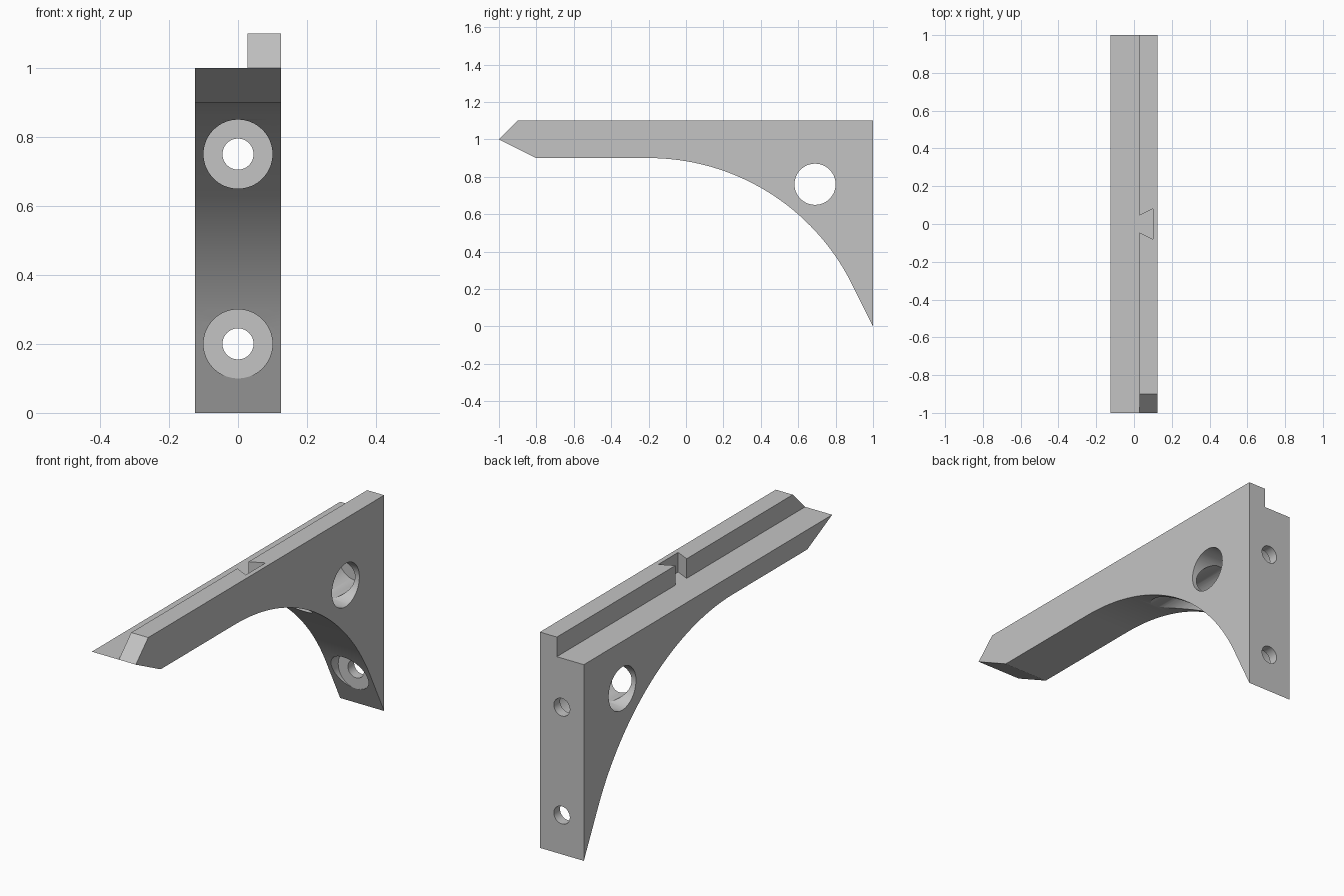
import bpy
import bmesh
from math import sin, cos, atan, pi
from mathutils import Matrix, Vector

if "Cube" in bpy.data.objects:
    bpy.data.objects.remove(bpy.data.objects["Cube"], do_unlink=True)

HALF_WIDTH = 0.124
RIDGE_X = 0.028      # inner side of the raised ridge
SHELF_Z = 1.0
FLOOR_Y = 0.95       # bottom of the screw counterbores

grey = bpy.data.materials.new("plain grey")
grey.use_nodes = True
colour = (0.55, 0.55, 0.55, 1)
grey.diffuse_color = colour
grey.node_tree.nodes["Principled BSDF"].inputs["Base Color"].default_value = colour


def make_object(name, bm):
    bmesh.ops.recalc_face_normals(bm, faces=bm.faces)
    mesh = bpy.data.meshes.new(name)
    bm.to_mesh(mesh)
    bm.free()
    mesh.materials.append(grey)
    obj = bpy.data.objects.new(name, mesh)
    bpy.context.collection.objects.link(obj)
    return obj


def prism(name, outline, direction):
    """Closed outline of 3D points pushed along a direction."""
    bm = bmesh.new()
    face = bm.faces.new([bm.verts.new(p) for p in outline])
    new = bmesh.ops.extrude_face_region(bm, geom=[face])["geom"]
    verts = [g for g in new if isinstance(g, bmesh.types.BMVert)]
    bmesh.ops.translate(bm, verts=verts, vec=direction)
    return make_object(name, bm)


def rod(name, start, end, radius):
    """Cylinder between two points."""
    start, end = Vector(start), Vector(end)
    axis = end - start
    turn = axis.to_track_quat("Z", "Y").to_matrix().to_4x4()
    bm = bmesh.new()
    bmesh.ops.create_cone(bm, cap_ends=True, segments=64, radius1=radius,
                          radius2=radius, depth=axis.length,
                          matrix=Matrix.Translation((start + end) / 2) @ turn)
    return make_object(name, bm)


def cut(target, cutter):
    mod = target.modifiers.new(cutter.name, "BOOLEAN")
    mod.operation = "DIFFERENCE"
    mod.solver = "EXACT"
    mod.object = cutter
    bpy.context.view_layer.objects.active = target
    bpy.ops.object.modifier_apply(modifier=mod.name)
    bpy.data.objects.remove(cutter, do_unlink=True)


# Bracket body: pointed arm, curved underside, straight foot
radius, sweep, steps = 1.2135, atan(2), 32
side = [(-0.9, 1.1), (-1, SHELF_Z), (-0.8, 0.9)]
for i in range(steps + 1):
    a = sweep * i / steps
    side.append((-0.2 + radius * sin(a), 0.9 - radius * (1 - cos(a))))
side += [(1, 0), (1, 1.1)]
bracket = prism("shelf_bracket", [(-HALF_WIDTH, y, z) for y, z in side],
                (2 * HALF_WIDTH, 0, 0))

# Lowered ledge with a dovetail pocket into the ridge
half = [(RIDGE_X, 0.045), (0.1, 0.08)]
plan = [(-0.3, -1.2), (RIDGE_X, -1.2)] + [(x, -y) for x, y in half]
plan += [(x, -y) for x, y in reversed(plan)]
cut(bracket, prism("ledge_cutter", [(x, y, SHELF_Z) for x, y in plan], (0, 0, 0.3)))

# Round window through the side
cut(bracket, rod("window_cutter", (-0.3, 0.69, 0.76), (0.3, 0.69, 0.76), 0.11))

# Two counterbored screw holes through the back
for z in (0.2, 0.75):
    cut(bracket, rod("counterbore_cutter", (0, 0, z), (0, FLOOR_Y, z), 0.1))
    cut(bracket, rod("screw_cutter", (0, 0, z), (0, 1.2, z), 0.045))

# Smooth curves with crisp edges
bpy.ops.object.select_all(action="DESELECT")
bracket.select_set(True)
bpy.context.view_layer.objects.active = bracket
bpy.ops.object.shade_smooth_by_angle(angle=pi / 9)
